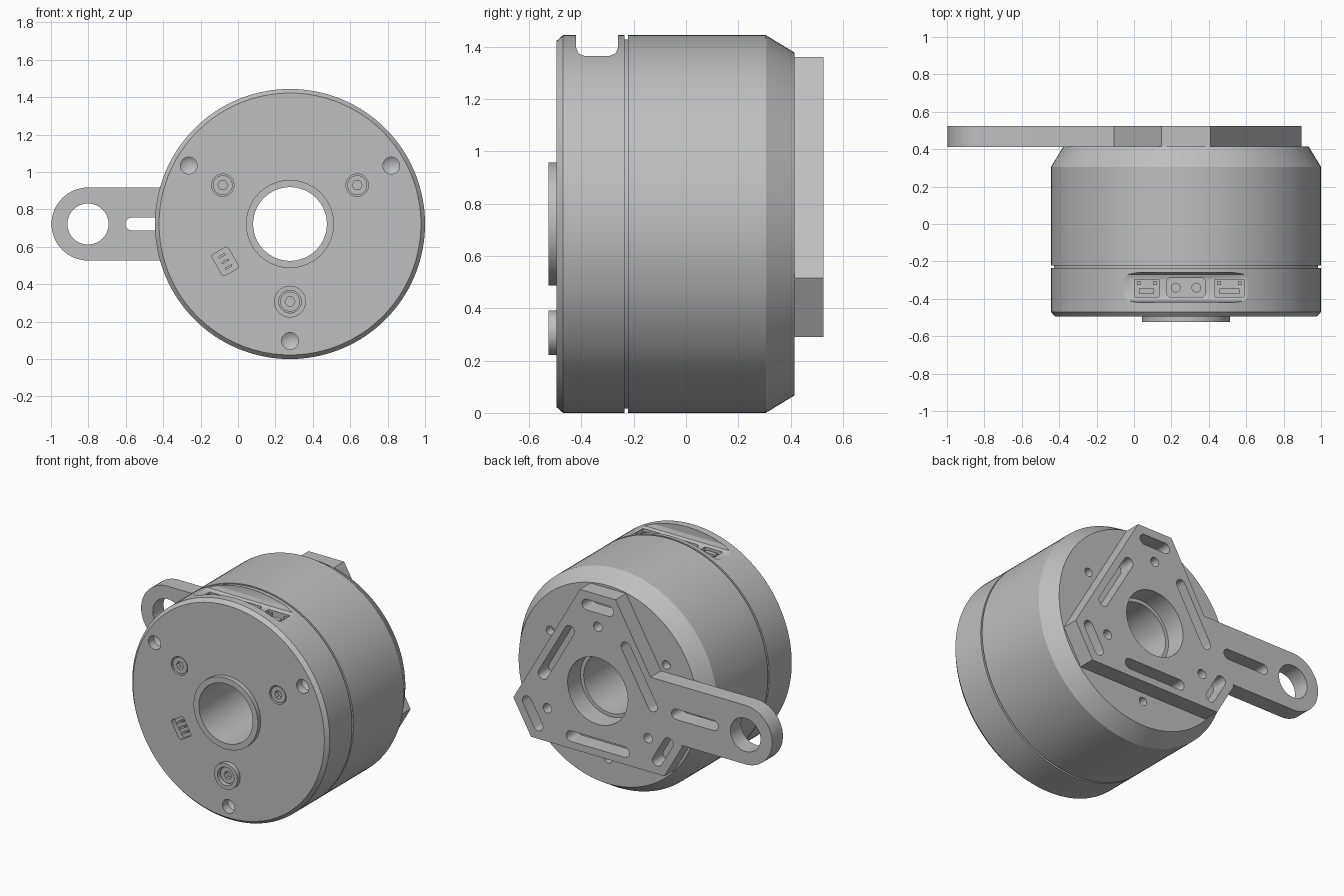
import bpy, bmesh
from math import sin, cos, pi, radians

if "Cube" in bpy.data.objects:
    bpy.data.objects.remove(bpy.data.objects["Cube"])

CENTRE = (0.278, 0, 0.722)   # motor axis; all parts are built around it
R = 0.722
FRONT, BACK = -0.495, 0.415

metal = bpy.data.materials.new("grey metal")
metal.use_nodes = True
metal.diffuse_color = (0.52, 0.52, 0.52, 1)
metal.node_tree.nodes["Principled BSDF"].inputs["Base Color"].default_value = (0.52, 0.52, 0.52, 1)


def polar(r, deg):
    return r * cos(radians(deg)), r * sin(radians(deg))


def circle(cx, cz, r, n=32):
    return [(cx + r * cos(2 * pi * i / n), cz + r * sin(2 * pi * i / n)) for i in range(n)]


def rect(x0, x1, y0, y1):
    return [(x0, y0), (x1, y0), (x1, y1), (x0, y1)]


def capsule(cx, cz, length, width, deg=0, n=12):
    """Outline of a round-ended slot."""
    pts, r, a = [], width / 2, radians(deg)
    for side in (1, -1):
        for i in range(n + 1):
            t = pi * i / n - pi / 2
            u, v = side * (length / 2 - r + r * cos(t)), side * r * sin(t)
            pts.append((cx + u * cos(a) - v * sin(a), cz + u * sin(a) + v * cos(a)))
    return pts


def prism(bm, pts, a, b, axis="y"):
    """Extrude a flat outline from a to b along an axis."""
    place = {"x": lambda p, h: (h, p[0], p[1]),
             "y": lambda p, h: (p[0], h, p[1]),
             "z": lambda p, h: (p[0], p[1], h)}[axis]
    lo = [bm.verts.new(place(p, a)) for p in pts]
    hi = [bm.verts.new(place(p, b)) for p in pts]
    bm.faces.new(lo)
    bm.faces.new(hi)
    for i in range(len(pts)):
        j = (i + 1) % len(pts)
        bm.faces.new((lo[i], lo[j], hi[j], hi[i]))


def lathe(bm, profile, cx=0, cz=0, n=32):
    """Turn a closed (y, radius) profile around the y axis."""
    rings = []
    for y, r in profile:
        if r == 0:
            rings.append([bm.verts.new((cx, y, cz))] * n)
        else:
            rings.append([bm.verts.new((x, y, z)) for x, z in circle(cx, cz, r, n)])
    for k, ring in enumerate(rings):
        nxt = rings[(k + 1) % len(rings)]
        for i in range(n):
            j = (i + 1) % n
            corners = list(dict.fromkeys((ring[i], ring[j], nxt[j], nxt[i])))
            if len(corners) > 2:
                bm.faces.new(corners)


def rod(bm, x, z, r, y0, y1):
    lathe(bm, [(y0, 0), (y0, r), (y1, r), (y1, 0)], x, z)


def make(name, bm):
    bmesh.ops.recalc_face_normals(bm, faces=bm.faces)
    mesh = bpy.data.meshes.new(name)
    bm.to_mesh(mesh)
    bm.free()
    ob = bpy.data.objects.new(name, mesh)
    ob.location = CENTRE
    mesh.materials.append(metal)
    bpy.context.collection.objects.link(ob)
    return ob


def select(ob):
    bpy.ops.object.select_all(action="DESELECT")
    ob.select_set(True)
    bpy.context.view_layer.objects.active = ob


def cut(ob, bm):
    cutter = make("cutter", bm)
    cutter.hide_render = True
    mod = ob.modifiers.new("cut", "BOOLEAN")
    mod.operation, mod.solver, mod.object = "DIFFERENCE", "EXACT", cutter
    bpy.context.view_layer.update()
    select(ob)
    bpy.ops.object.modifier_apply(modifier=mod.name)
    bpy.data.objects.remove(cutter)


def smooth(ob):
    select(ob)
    bpy.ops.object.shade_smooth_by_angle(angle=radians(25))


# Motor body with hub, seam groove, rear chamfer and through bore
bm = bmesh.new()
lathe(bm, [(-0.525, 0.197), (-0.525, 0.235), (FRONT, 0.235), (FRONT, 0.70), (-0.47, R),
           (-0.235, R), (-0.235, 0.705), (-0.222, 0.705), (-0.222, R), (0.305, R),
           (BACK, 0.655), (BACK, 0.22), (0.39, 0.22), (0.39, 0.197)], n=128)
body = make("motor_body", bm)

# Front screw wells, drilled holes, header pocket and rear holes
TRIO = (30, 150, 270)
bm = bmesh.new()
for a in TRIO:
    x, z = polar(0.415, a)
    rod(bm, x, z, 0.06, -0.6, -0.45)
    x, z = polar(0.625, a)
    lathe(bm, [(-0.6, 0), (-0.6, 0.045), (-0.44, 0.045), (-0.41, 0)], x, z)
    x, z = polar(0.49, a)
    rod(bm, x, z, 0.028, 0.36, 0.5)
hx, hz = polar(0.4, 210)
header = []
for u, v, start in ((1, 1, 0), (-1, 1, 90), (-1, -1, 180), (1, -1, 270)):
    for step in (0, 45, 90):
        dx, dz = polar(0.012, start + step)
        p, q = u * 0.038 + dx, v * 0.053 + dz
        c, s = polar(1, 30)
        header.append((hx + p * c - q * s, hz + p * s + q * c))
prism(bm, header, -0.6, FRONT + 0.035)
cut(body, bm)

# Flat connector recess across the top
FLOOR = 0.643
bm = bmesh.new()
recess = [(-0.42, 0.9), (-0.42, FLOOR + 0.03), (-0.411, FLOOR + 0.009), (-0.39, FLOOR),
          (-0.29, FLOOR), (-0.269, FLOOR + 0.009), (-0.26, FLOOR + 0.03), (-0.26, 0.9)]
prism(bm, recess, -0.5, 0.5, "x")
cut(body, bm)

# Connector sockets sunk in the recess floor
SIDE_SOCKETS = ((-0.275, -0.145), (0.155, 0.31))
bm = bmesh.new()
for x0, x1 in SIDE_SOCKETS:
    prism(bm, rect(x0, x1, -0.39, -0.297), FLOOR - 0.06, FLOOR + 0.05, "z")
prism(bm, [(-0.105, -0.375), (-0.09, -0.39), (0.09, -0.39), (0.105, -0.375),
           (0.105, -0.303), (0.09, -0.288), (-0.09, -0.288), (-0.105, -0.303)],
      FLOOR - 0.06, FLOOR + 0.05, "z")
cut(body, bm)
smooth(body)

# Contacts inside the sockets
bm = bmesh.new()
for x0, x1 in SIDE_SOCKETS:
    prism(bm, rect(x0 + 0.025, x1 - 0.025, -0.375, -0.345), FLOOR - 0.07, FLOOR - 0.01, "z")
    for x in (x0 + 0.012, x1 - 0.032):
        prism(bm, rect(x, x + 0.02, -0.325, -0.305), FLOOR - 0.07, FLOOR - 0.01, "z")
for x in (-0.055, 0.055):
    prism(bm, circle(x, -0.34, 0.026, 24), FLOOR - 0.07, FLOOR - 0.012, "z")
smooth(make("connector_contacts", bm))

# Small pins in the front header pocket
bm = bmesh.new()
for t in (-0.035, 0, 0.035):
    dx, dz = polar(t, 120)
    prism(bm, capsule(hx + dx, hz + dz, 0.045, 0.012, 30, 4), FRONT + 0.005, FRONT + 0.05)
make("header_pins", bm)

# Raised collar round the lowest screw
bm = bmesh.new()
lathe(bm, [(-0.525, 0.06), (-0.525, 0.085), (-0.488, 0.085), (-0.488, 0.06)],
      *polar(0.415, 270), n=48)
smooth(make("screw_collar", bm))

# Socket-head screws
bm, sockets = bmesh.new(), bmesh.new()
for a in TRIO:
    x, z = polar(0.415, a)
    top = -0.505 if a == 270 else -0.49
    rod(bm, x, z, 0.053, top, -0.44)
    prism(sockets, circle(x, z, 0.027, 6), -0.6, top + 0.03)
screws = make("front_screws", bm)
cut(screws, sockets)
smooth(screws)

# Rear bracket: blunted triangle with a round-ended arm
bm = bmesh.new()
ARM_X, ARM_R = -1.08, 0.195
outline = [(0.13, 0.638), (-0.13, 0.638), (-0.386, ARM_R)]
for i in range(33):
    x, z = polar(ARM_R, 90 + 180 * i / 32)
    outline.append((ARM_X + x, z))
outline += [(-0.61, -ARM_R), (-0.617, -0.206), (-0.487, -0.432), (0.487, -0.432), (0.617, -0.206)]
prism(bm, outline, BACK - 0.003, 0.525)
bracket = make("rear_bracket", bm)

# Bracket bore, arm openings, slots and bolt holes
bm = bmesh.new()
LOW, HIGH = 0.3, 0.6
prism(bm, circle(0, 0, 0.22, 64), LOW, HIGH)
prism(bm, circle(ARM_X, 0, 0.11, 48), LOW, HIGH)
prism(bm, capsule(-0.71, 0, 0.34, 0.068), LOW, HIGH)
for a in TRIO:
    prism(bm, capsule(*polar(0.35, a), 0.46, 0.07, a + 90), LOW, HIGH)
    prism(bm, capsule(*polar(0.55, a + 60), 0.23, 0.07, a + 150), LOW, HIGH)
    prism(bm, circle(*polar(0.425, a + 60), 0.031, 24), LOW, HIGH)
cut(bracket, bm)
smooth(bracket)
